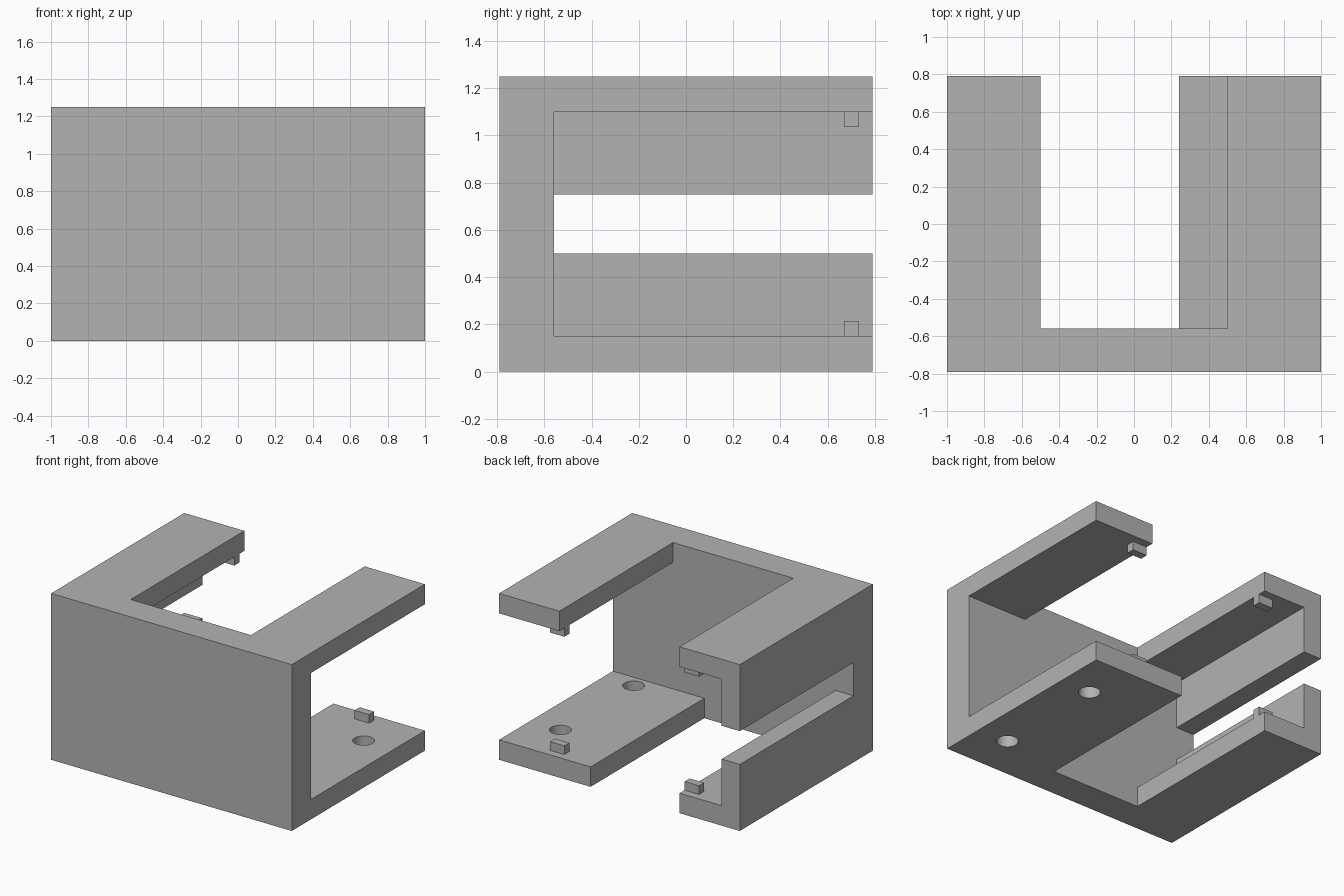
import bpy
import bmesh

cube = bpy.data.objects.get("Cube")
if cube:
    bpy.data.objects.remove(cube, do_unlink=True)

grey = bpy.data.materials.new("plain grey")
grey.use_nodes = True
colour = (0.45, 0.45, 0.45, 1)
grey.diffuse_color = colour
grey.node_tree.nodes["Principled BSDF"].inputs["Base Color"].default_value = colour


def make_object(name, bm):
    bmesh.ops.recalc_face_normals(bm, faces=bm.faces)
    mesh = bpy.data.meshes.new(name)
    bm.to_mesh(mesh)
    bm.free()
    mesh.materials.append(grey)
    obj = bpy.data.objects.new(name, mesh)
    bpy.context.collection.objects.link(obj)
    return obj


def prism(name, profile, y0, y1):
    """Extrude an x-z outline from y0 to y1."""
    bm = bmesh.new()
    face = bm.faces.new([bm.verts.new((x, y0, z)) for x, z in profile])
    side = bmesh.ops.extrude_face_region(bm, geom=[face])
    verts = [g for g in side["geom"] if isinstance(g, bmesh.types.BMVert)]
    bmesh.ops.translate(bm, verts=verts, vec=(0, y1 - y0, 0))
    return make_object(name, bm)


def box(name, x0, x1, y0, y1, z0, z1):
    return prism(name, [(x0, z0), (x1, z0), (x1, z1), (x0, z1)], y0, y1)


def cylinder(name, x, y, z, radius, depth):
    bm = bmesh.new()
    bmesh.ops.create_cone(bm, cap_ends=True, segments=48,
                          radius1=radius, radius2=radius, depth=depth)
    bmesh.ops.translate(bm, verts=bm.verts, vec=(x, y, z))
    return make_object(name, bm)


def cut(target, cutter):
    cutter.hide_render = True
    mod = target.modifiers.new("cut", "BOOLEAN")
    mod.operation = "DIFFERENCE"
    mod.solver = "EXACT"
    mod.object = cutter
    bpy.ops.object.select_all(action="DESELECT")
    target.select_set(True)
    bpy.context.view_layer.objects.active = target
    bpy.ops.object.modifier_apply(modifier=mod.name)
    bpy.data.objects.remove(cutter, do_unlink=True)


# Solid block
HEIGHT, BACK, FLOOR, CEILING = 1.25, 0.79, 0.15, 1.10
body = box("bracket_body", -1, 1, -BACK, BACK, 0, HEIGHT)

# One channel from the back: cavity, side slot, top and bottom notches
void = [(-0.5, -0.1), (0.24, -0.1), (0.24, FLOOR), (1.1, FLOOR),
        (1.1, CEILING), (0.5, CEILING), (0.5, 1.4), (-0.5, 1.4),
        (-0.5, CEILING), (-0.85, CEILING), (-0.85, 0.75), (-1.1, 0.75),
        (-1.1, 0.5), (-0.85, 0.5), (-0.85, FLOOR), (-0.5, FLOOR)]
cut(body, prism("channel_cutter", void, -0.56, 1))

# Screw holes in the wide floor plate
for y in (-0.45, 0.42):
    cut(body, cylinder("hole_cutter", 0.75, y, 0.05, 0.075, 0.4))

bpy.context.view_layer.objects.active = body
body.select_set(True)
bpy.ops.object.shade_smooth_by_angle()

# Small locating pegs on the floor and ceiling of each arm
PEG = 0.065
for side, x0 in (("left", 0.5), ("right", -0.62)):
    for level, z0 in (("lower", FLOOR), ("upper", CEILING - PEG)):
        box(f"{level}_{side}_peg", x0, x0 + 0.12, 0.67, 0.73, z0, z0 + PEG)
